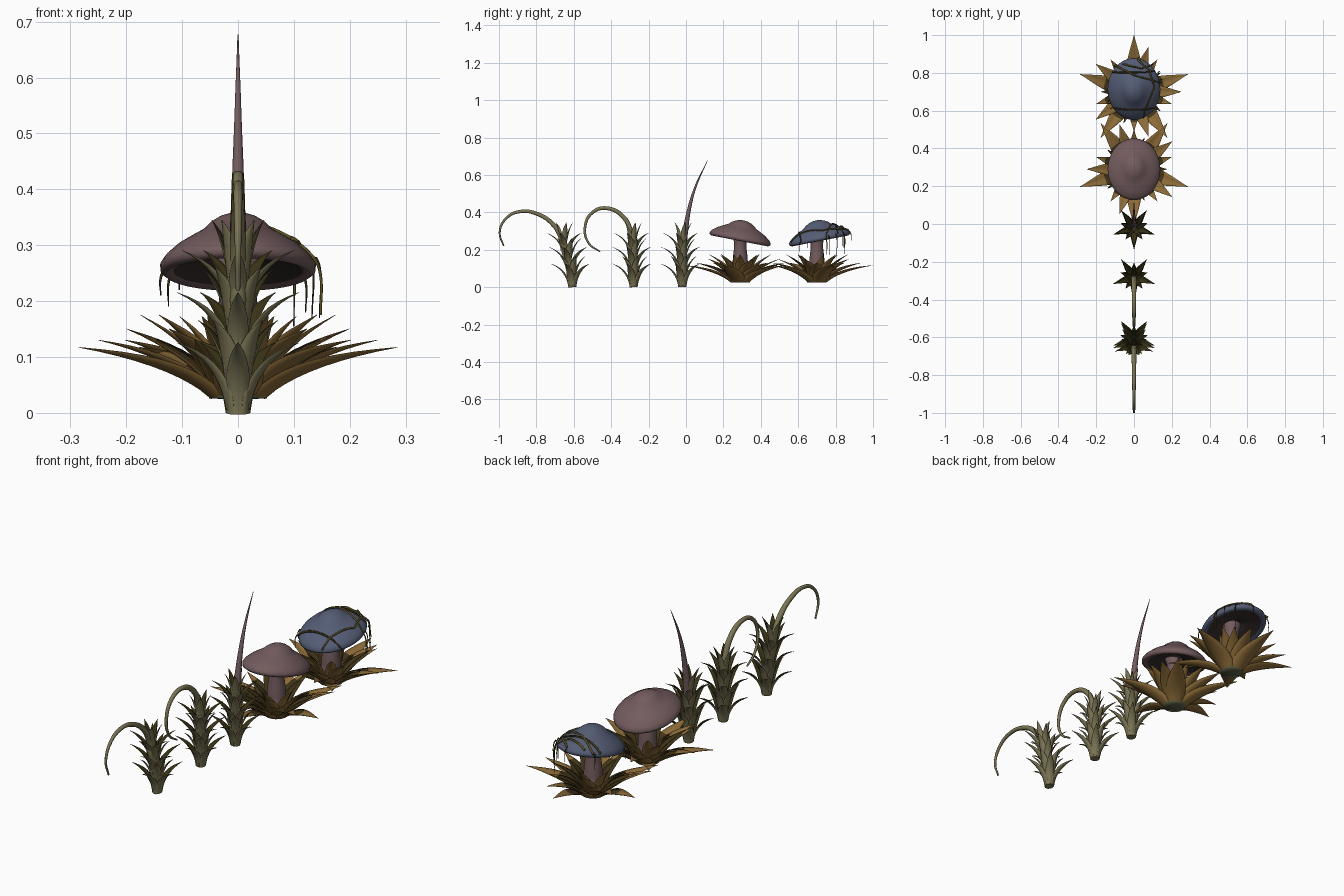
import bpy, bmesh, math
from mathutils import Vector, Matrix

if "Cube" in bpy.data.objects:
    bpy.data.objects.remove(bpy.data.objects["Cube"])


def mat(name, rgb):
    m = bpy.data.materials.new(name)
    m.diffuse_color = (*rgb, 1)
    m.use_nodes = True
    m.node_tree.nodes["Principled BSDF"].inputs["Base Color"].default_value = m.diffuse_color
    return m


OLIVE = mat("pale_olive", (.20, .18, .09))
DARK = mat("dark_leaf_green", (.042, .034, .008))
GOLD = mat("golden_brown", (.265, .15, .04))
BROWN = mat("deep_brown", (.055, .036, .010))
MAUVE = mat("dusty_mauve", (.17, .105, .11))
BLUE = mat("slate_blue", (.09, .11, .18))
GILL = mat("dark_gills", (.038, .029, .026))
VINE = mat("olive_vine", (.10, .08, .018))
ROOT = mat("grey_green_root", (.10, .11, .06))


def finish(name, bm, mats):
    me = bpy.data.meshes.new(name)
    bm.to_mesh(me)
    bm.free()
    for m in mats:
        me.materials.append(m)
    for p in me.polygons:
        p.use_smooth = True
    ob = bpy.data.objects.new(name, me)
    bpy.context.collection.objects.link(ob)
    return ob


def tube(name, pts, r0, r1, m, sides=3):
    """Smooth tapered tube through the points."""
    cu = bpy.data.curves.new(name, 'CURVE')
    cu.dimensions = '3D'
    cu.bevel_depth = 1
    cu.bevel_resolution = sides
    cu.resolution_u = 6
    cu.use_fill_caps = True
    sp = cu.splines.new('BEZIER')
    sp.bezier_points.add(len(pts) - 1)
    for i, (bp, p) in enumerate(zip(sp.bezier_points, pts)):
        bp.co = p
        bp.handle_left_type = bp.handle_right_type = 'AUTO'
        bp.radius = r0 + (r1 - r0) * i / (len(pts) - 1)
    cu.materials.append(m)
    ob = bpy.data.objects.new(name, cu)
    bpy.context.collection.objects.link(ob)
    bpy.ops.object.select_all(action='DESELECT')
    ob.select_set(True)
    bpy.context.view_layer.objects.active = ob
    bpy.ops.object.convert(target='MESH')


def leaf(bm, origin, ang, p0, p1, p2, W, cup, split):
    """Pointed cupped leaf along a curve in (radius, height); material 0
    outside and on the tip, material 1 inside below the split."""
    A, B, C = Vector(p0), Vector(p1), Vector(p2)
    rot = Matrix.Rotation(ang, 3, 'Z')
    N, S = 9, (-1, -.5, 0, .5, 1)
    rows = {0: [], 1: []}
    for i in range(N + 1):
        t = i / N
        p = A * (1 - t) ** 2 + B * 2 * t * (1 - t) + C * t * t
        d = ((B - A) * (1 - t) + (C - B) * t).normalized()
        n = Vector((-d.y, d.x))                     # inner, upper side
        w = max(W * (1 - t) ** 1.1 * (.6 + 1.5 * t), .0006)
        for side in (0, 1):
            row = []
            for s in S:
                q = p + n * (cup * w * s * s + (.003 * (1 - t) * (1 - abs(s)) + .0006) * side)
                row.append(bm.verts.new(origin + rot @ Vector((q.x, w * s, q.y))))
            rows[side].append(row)

    def face(vs, m):
        bm.faces.new(vs).material_index = m
    for i in range(N):
        a, b = rows[0][i], rows[0][i + 1]
        c, d = rows[1][i], rows[1][i + 1]
        for j in range(4):
            face((a[j], b[j], b[j + 1], a[j + 1]), 0)
            face((c[j], c[j + 1], d[j + 1], d[j]), 1 if i / N < split else 0)
        face((a[0], c[0], d[0], b[0]), 0)
        face((a[4], b[4], d[4], c[4]), 0)


def lathe(bm, prof, M, n=40, sx=1.0, rule=None):
    rings = [[bm.verts.new(M @ Vector((r * sx * math.cos(k * math.tau / n),
                                       r * math.sin(k * math.tau / n), z)))
              for k in range(n)] for r, z in prof]
    for i in range(len(rings) - 1):
        a, b = rings[i], rings[i + 1]
        for k in range(n):
            f = bm.faces.new((a[k], b[k], b[(k + 1) % n], a[(k + 1) % n]))
            f.material_index = rule(i) if rule else 0
    for ring in (rings[0], rings[-1]):
        bm.faces.new(ring)


# ---- leafy stalks with tendrils ----
TIERS = [(0, .115, .125), (.04, .075, .125), (.085, .115, .13),
         (.13, .07, .13), (.165, .105, .125), (.205, .05, .14)]
for idx, (y, lean) in enumerate([(-.608, -.045), (-.28, -.005), (-.02, 0)], 1):
    bm = bmesh.new()
    for k, (z, r, rise) in enumerate(TIERS):
        o = Vector((0, y + lean * (z / .2) ** 1.5, z))
        rb = .021 - .0015 * k
        for j in range(5):
            leaf(bm, o, -math.pi / 2 + math.tau * (j + .5 * (k % 2)) / 5, (rb, 0),
                 (rb + .012, rise * .72), (r, rise), .030 - .0014 * k, .45, 1)
    finish(f"stalk_leaves_{idx}", bm, [OLIVE, DARK])
    tube(f"stalk_core_{idx}", [(0, y, 0), (0, y + lean * .35, .1), (0, y + lean, .2),
                               (0, y + lean * 1.3, .27)], .022, .012, OLIVE)


def side_path(pairs):
    return [(0, y, z) for y, z in pairs]


tube("tendril_1", side_path([(-.655, .2), (-.67, .27), (-.71, .335), (-.79, .39), (-.885, .405),
                             (-.96, .37), (-.996, .295), (-.975, .22)]), .016, .004, OLIVE)
tube("tendril_2", side_path([(-.285, .2), (-.295, .29), (-.33, .37), (-.42, .422), (-.50, .40),
                             (-.54, .32), (-.52, .235), (-.46, .19)]), .016, .004, OLIVE)
tube("spike", side_path([(-.02, .18), (-.005, .29), (.015, .41), (.052, .54), (.115, .677)]),
     .021, .001, MAUVE)

# ---- mushrooms in leaf rosettes ----
CAP = [(.001, .085), (.02, .083), (.04, .077), (.06, .066), (.076, .052), (.10, .040),
       (.13, .024), (.155, .005), (.166, -.009), (.165, -.02), (.154, -.027),
       (.138, -.021), (.08, -.004), (.03, .0)]
# base radius/height, control, tip, half width, dark fraction of the inside
RINGS = [(.050, .025, .12, .085, .30, .117, .064, .45),
         (.045, .03, .11, .095, .25, .13, .056, .55),
         (.042, .035, .09, .10, .21, .15, .05, .7),
         (.038, .04, .07, .11, .175, .175, .044, .9),
         (.036, .05, .055, .12, .11, .172, .036, 1)]


def cap_matrix(y, tilt):
    return Matrix.Translation((0, y, .274)) @ Matrix.Rotation(math.radians(tilt), 4, 'X')


for idx, (y, cy, tilt, turn, cm) in enumerate([(.29, .292, -11, 180, MAUVE),
                                               (.70, .712, 11, 0, BLUE)], 1):
    bm = bmesh.new()
    for k, (r0, z0, r1, z1, r2, z2, W, split) in enumerate(RINGS):
        for j in range(5):
            leaf(bm, Vector((0, y, 0)), math.radians(turn + 18 - 18 * k + 72 * j),
                 (r0, z0), (r1, z1), (r2, z2), W, .35, split)
    finish(f"rosette_leaves_{idx}", bm, [GOLD, BROWN])
    at = Matrix.Translation((0, y, 0))
    bm = bmesh.new()
    lathe(bm, [(.03, .07), (.05, .04), (.052, .026), (.03, .025)], at, 24)
    finish(f"rosette_root_{idx}", bm, [ROOT])
    bm = bmesh.new()
    lathe(bm, [(.03, .30), (.044, .275), (.034, .245), (.033, .21), (.038, .17),
               (.042, .12), (.042, .05)], at, 28)
    finish(f"mushroom_stem_{idx}", bm, [MAUVE])
    bm = bmesh.new()
    lathe(bm, CAP, cap_matrix(cy, tilt), 48, .84, lambda i: 1 if i >= 11 else 0)
    finish(f"mushroom_cap_{idx}", bm, [cm, GILL])

# ---- vines draped over the blue cap ----
M2 = cap_matrix(.712, 11)


def on_cap(x, y):
    r = min(math.hypot(x / .84, y), .165)
    for (ra, za), (rb, zb) in zip(CAP, CAP[1:]):
        if ra <= r <= rb:
            return M2 @ Vector((x, y, za + (zb - za) * (r - ra) / (rb - ra) + .002))
    return M2 @ Vector((x, y, CAP[0][1] + .002))


def drape(path):
    out = []
    for a, b in zip(path, path[1:]):
        for s in range(4):
            t = s / 4
            out.append(on_cap(a[0] + (b[0] - a[0]) * t, a[1] + (b[1] - a[1]) * t))
    return out + [on_cap(*path[-1])]


# path over the cap, length of the hanging end, material
VINES = [([(-.115, .095), (0, .10), (.11, .10)], 0, DARK),
         ([(-.10, .13), (0, .088), (.10, .055), (.137, .035)], .1, VINE),
         ([(.02, .16), (.08, .11), (.108, .02), (.06, -.10), (.05, -.155)], 0, VINE),
         ([(-.11, -.10), (0, -.102), (.11, -.10)], 0, DARK),
         ([(-.06, .14), (.04, .12), (.09, .13)], .08, VINE)]
for i, (path, drop, m) in enumerate(VINES, 1):
    pts = drape(path)
    if drop:
        e = pts[-1]
        pts += [e + Vector((.009, .004, -.02)), e + Vector((.011, .005, -drop))]
    tube(f"vine_{i}", pts, .0055, .0035 if not drop else .0025, m, 1)

# thin strands hanging from the rim
STRANDS = [(-.131, -.06, .21), (-.118, -.10, .19), (.095, .13, .155), (.115, -.10, .18),
           (.126, .09, .17), (.138, .05, .17), (.02, .164, .24), (-.10, .12, .22)]
for i, (x, y, zb) in enumerate(STRANDS, 1):
    p = on_cap(x, y)
    out = Vector((x, y, 0)).normalized() * .008
    tube(f"strand_{i}", [p, p + out + Vector((0, 0, -.015)),
                         Vector((p.x + out.x, p.y + out.y, zb))], .0035, .001, DARK, 1)
